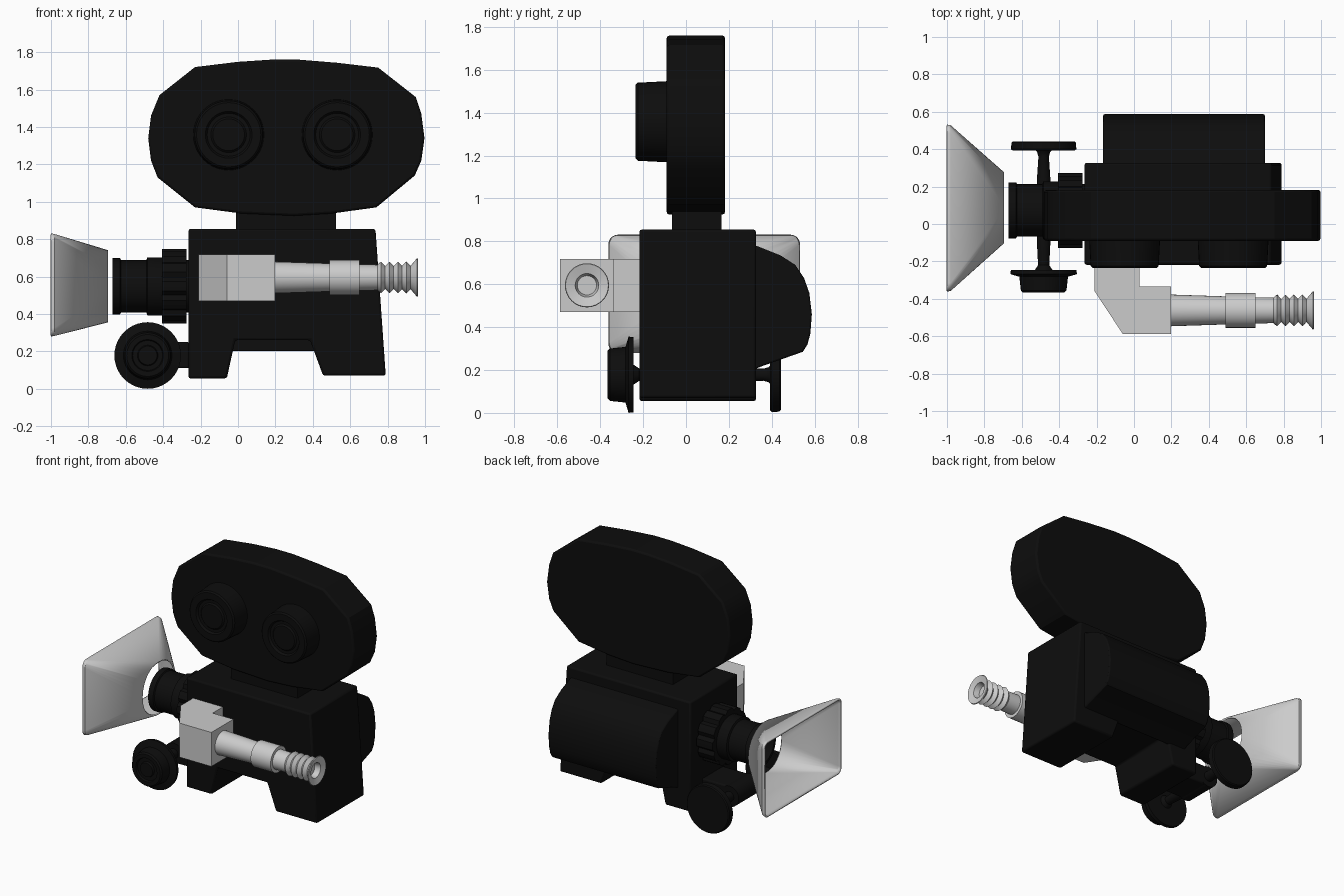
import bpy, bmesh
from math import sin, cos, pi, radians

if "Cube" in bpy.data.objects:
    bpy.data.objects.remove(bpy.data.objects["Cube"])

black = bpy.data.materials.new("black_paint")
black.diffuse_color = (0.004, 0.004, 0.004, 1)
black.use_nodes = True
black.node_tree.nodes["Principled BSDF"].inputs["Base Color"].default_value = black.diffuse_color


def place(axis, t, u, v):
    # t runs along the axis; u, v are the other two coordinates in xyz order
    return {'x': (t, u, v), 'y': (u, t, v), 'z': (u, v, t)}[axis]


def finish(name, bm, mat, smooth=True, bevel=0):
    bmesh.ops.recalc_face_normals(bm, faces=bm.faces)
    me = bpy.data.meshes.new(name)
    bm.to_mesh(me)
    bm.free()
    ob = bpy.data.objects.new(name, me)
    bpy.context.collection.objects.link(ob)
    if mat:
        me.materials.append(mat)
    if bevel:
        m = ob.modifiers.new("bevel", 'BEVEL')
        m.width, m.segments, m.limit_method = bevel, 2, 'ANGLE'
        m.angle_limit = radians(40)
    if smooth:
        bpy.ops.object.select_all(action='DESELECT')
        ob.select_set(True)
        bpy.context.view_layer.objects.active = ob
        bpy.ops.object.shade_smooth_by_angle(angle=radians(30))
    return ob


def loft(name, rings, mat=black, caps=True, **kw):
    bm = bmesh.new()
    vs = [[bm.verts.new(p) for p in r] for r in rings]
    n = len(vs[0])
    for a, b in zip(vs, vs[1:]):
        for i in range(n):
            j = (i + 1) % n
            bm.faces.new((a[i], a[j], b[j], b[i]))
    if caps:
        bm.faces.new(vs[0])
        bm.faces.new(vs[-1])
    return finish(name, bm, mat, **kw)


def prism(name, pts, axis, a, b, mat=black, **kw):
    return loft(name, [[place(axis, t, u, v) for u, v in pts] for t in (a, b)], mat, **kw)


def box(name, x0, x1, y0, y1, z0, z1, **kw):
    return prism(name, [(x0, y0), (x1, y0), (x1, y1), (x0, y1)], 'z', z0, z1, **kw)


def turned(name, profile, axis, cu, cv, mat=black, n=40):
    # profile is (position along axis, radius)
    return loft(name, [[place(axis, t, cu + r * cos(2 * pi * i / n), cv + r * sin(2 * pi * i / n))
                        for i in range(n)] for t, r in profile], mat)


# camera body with arched underside
prism("body", [(-.265, .855), (.735, .855), (.79, .07), (.455, .07), (.385, .26),
               (-.015, .26), (-.06, .055), (-.265, .055)], 'y', -.218, .327, bevel=.012)

# rounded motor housing on the back
prism("motor_housing", [(.31, .785), (.34, .775), (.44, .735), (.51, .69), (.55, .63), (.575, .56),
                        (.587, .46), (.58, .37), (.567, .32), (.545, .285), (.36, .22), (.31, .2)],
      'x', -.165, .70, bevel=.008)

# film magazine, neck and reel hubs
prism("film_magazine", [(-.23, 1.72), (0, 1.748), (.18, 1.76), (.32, 1.76), (.53, 1.743), (.75, 1.717),
                        (.95, 1.56), (.98, 1.47), (.997, 1.34), (.98, 1.22), (.945, 1.14), (.74, .97),
                        (.5, .937), (.3, .925), (.02, .937), (-.23, .97), (-.43, 1.13), (-.465, 1.22),
                        (-.48, 1.34), (-.465, 1.46), (-.42, 1.57)], 'y', -.09, .182, bevel=.012)
box("magazine_neck", -.01, .525, -.065, .165, .84, .96)
for side, x in (("left", -.05), ("right", .53)):
    turned("reel_hub_" + side, [(-.07, .19), (-.225, .182), (-.235, .172), (-.235, .125),
                                (-.22, .115), (-.22, .095), (-.23, .085)], 'y', x, 1.358)

# lens barrel with grip ring
LY, LZ = .073, .548
turned("lens_barrel", [(-.26, .14), (-.40, .155), (-.485, .155), (-.49, .14), (-.625, .14), (-.63, .15),
                       (-.67, .15), (-.67, .13), (-.60, .10)], 'x', LY, LZ)
grip = []
for i in range(48):
    r = .2 if i % 4 < 3 else .18
    a = 2 * pi * (i - 1) / 48
    grip.append((LY + r * cos(a), LZ + r * sin(a)))
prism("lens_grip_ring", grip, 'x', -.405, -.275, smooth=False)


# open lens hood: rounded rectangle narrowing to a circle
def rounded_ring(x, cy, cz, hy, hz, r, seg=9):
    ring = []
    for k, (sy, sz) in enumerate(((1, 1), (-1, 1), (-1, -1), (1, -1))):
        for i in range(seg):
            a = (k + i / (seg - 1) * .98 + .01) * pi / 2
            ring.append((x, cy + sy * (hy - r) + r * cos(a), cz + sz * (hz - r) + r * sin(a)))
    return ring


hood = loft("lens_hood", [rounded_ring(-1, .085, .555, .447, .276, .045),
                          rounded_ring(-.98, .085, .555, .443, .272, .045),
                          rounded_ring(-.695, .087, .548, .19, .193, .185)], None, caps=False)
m = hood.modifiers.new("thickness", 'SOLIDIFY')
m.thickness, m.offset = .012, -1

# hand wheels on a shared shaft, with bracket to the body
WX, WZ = -.483, .178
turned("front_wheel", [(-.245, .05), (-.245, .175), (-.268, .178), (-.282, .13), (-.355, .122), (-.365, .112),
                       (-.365, .085), (-.35, .08), (-.35, .055), (-.365, .05)], 'y', WX, WZ)
turned("rear_wheel", [(.392, .04), (.392, .165), (.40, .175), (.435, .172), (.442, .165)], 'y', WX, WZ)
turned("wheel_shaft", [(-.25, .05), (-.22, .03), (-.1, .036), (.24, .036), (.36, .028), (.385, .035),
                       (.40, .05)], 'y', WX, WZ, n=20)
turned("shaft_bearing", [(-.05, .075), (.19, .075)], 'y', WX, WZ, n=24)
box("shaft_bracket", WX, -.26, -.05, .19, .11, .25, bevel=.01)

# viewfinder: angled prism block, tube and bellows eyepiece
prism("viewfinder_block", [(-.21, -.215), (.03, -.215), (.03, -.335), (.197, -.335), (.197, -.588),
                           (-.06, -.588), (-.21, -.36)], 'z', .47, .718, None, smooth=False)
tube = [(.19, .085), (.49, .075), (.49, .093), (.65, .093), (.65, .07), (.745, .068)]
for k in range(4):
    tube += [(.765 + .045 * k, .085), (.787 + .045 * k, .062)]
tube += [(.957, .103), (.962, .1), (.95, .055), (.91, .045)]
turned("viewfinder_tube", tube, 'x', -.462, .595, None, n=32)
